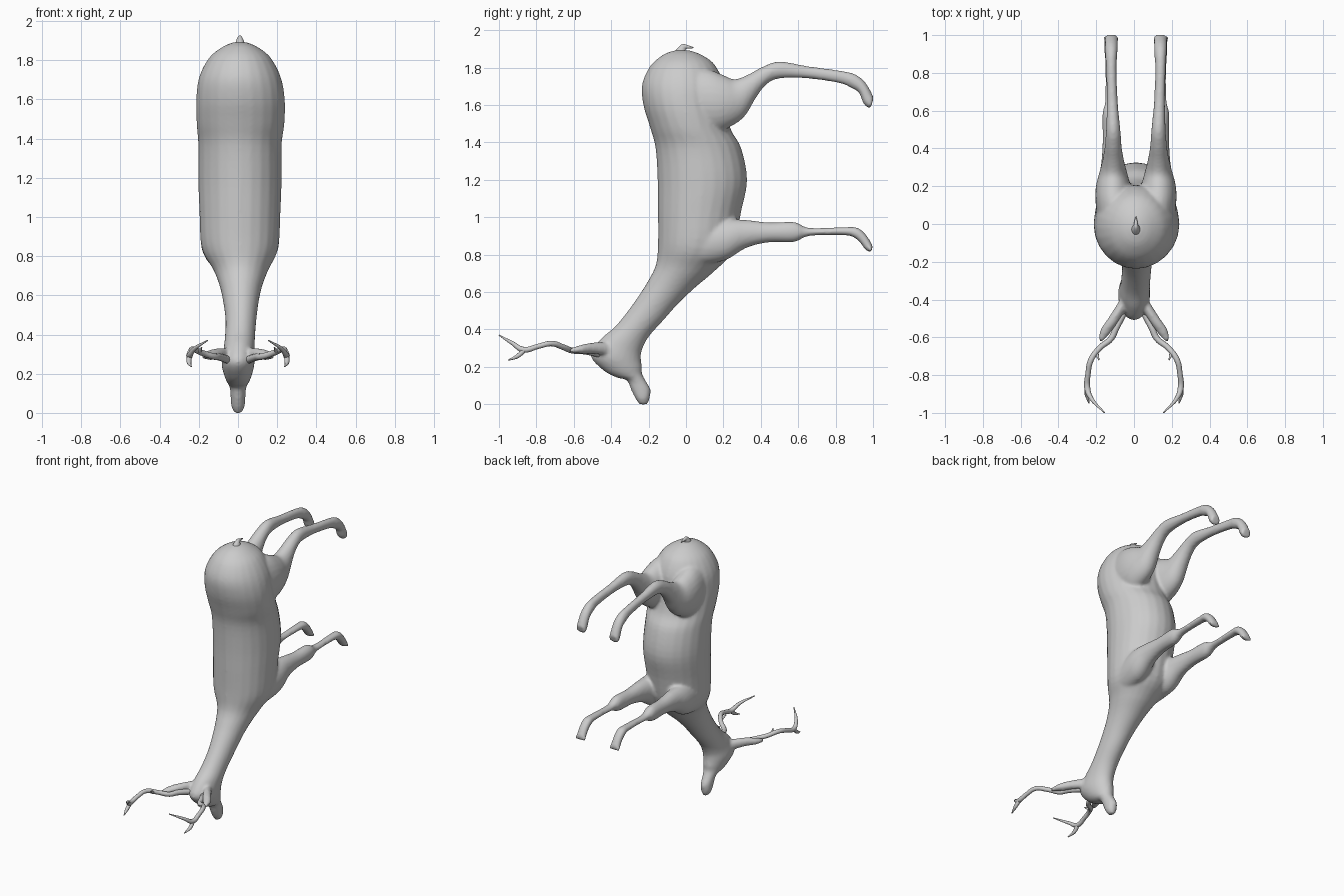
import bpy, bmesh, math
from mathutils import Vector

SEG = 24


def spline(p0, p1, p2, p3, t):
    return 0.5 * (2 * p1 + (p2 - p0) * t + (2 * p0 - 5 * p1 + 4 * p2 - p3) * t * t
                  + (3 * p1 - p0 - 3 * p2 + p3) * t ** 3)


def loft(bm, rings, side=1, centre=0.0, steps=4):
    """Closed tube through rings (y1, z1, y2, z2, x, half width)."""
    n = len(rings)
    fine = []
    for i in range(n - 1):
        quad = [rings[min(max(i + k, 0), n - 1)] for k in (-1, 0, 1, 2)]
        for s in range(steps):
            fine.append([spline(*v, s / steps) for v in zip(*quad)])
    fine.append(rings[-1])
    loops = []
    for y1, z1, y2, z2, x, w in fine:
        loop = []
        for k in range(SEG):
            a = 2 * math.pi * k / SEG
            t = 0.5 + 0.5 * math.cos(a)
            loop.append(bm.verts.new((centre + side * (x + w * math.sin(a)),
                                      y1 + (y2 - y1) * t, z1 + (z2 - z1) * t)))
        loops.append(loop)
    faces = [bm.faces.new(loops[0]), bm.faces.new(loops[-1][::-1])]
    for p, q in zip(loops, loops[1:]):
        for k in range(SEG):
            j = (k + 1) % SEG
            faces.append(bm.faces.new((p[k], q[k], q[j], p[j])))
    bmesh.ops.recalc_face_normals(bm, faces=faces)


def make_object(name, bm):
    mesh = bpy.data.meshes.new(name)
    bm.to_mesh(mesh)
    bm.free()
    ob = bpy.data.objects.new(name, mesh)
    bpy.context.collection.objects.link(ob)
    mesh.shade_smooth()
    return ob


# Rump, torso, neck and head: back point, belly point, x, half width
trunk = [
    (-.06, 1.892, .02, 1.892, .01, .03),
    (-.12, 1.87, .08, 1.87, .01, .085),
    (-.19, 1.81, .15, 1.82, .01, .155),
    (-.235, 1.71, .20, 1.72, .01, .208),
    (-.228, 1.6, .21, 1.6, .013, .226),
    (-.192, 1.48, .24, 1.47, .013, .224),
    (-.163, 1.37, .295, 1.37, .01, .213),
    (-.152, 1.2, .327, 1.2, .01, .213),
    (-.15, 1.03, .295, 1.03, .01, .207),
    (-.15, .86, .25, .82, .01, .195),
    (-.16, .75, .15, .71, .015, .14),
    (-.20, .665, .05, .625, .015, .108),
    (-.25, .585, -.04, .54, .015, .09),
    (-.31, .50, -.12, .45, .015, .079),
    (-.38, .415, -.2, .36, .01, .077),
    (-.46, .345, -.237, .285, .005, .08),
    (-.51, .26, -.24, .235, 0, .084),
    (-.44, .18, -.235, .2, 0, .07),
    (-.37, .143, -.235, .165, 0, .055),
    (-.318, .13, -.215, .125, 0, .042),
    (-.295, .08, -.19, .08, 0, .038),
    (-.27, .03, -.193, .035, 0, .034),
    (-.25, .0, -.205, .0, 0, .018),
]
# Front leg, shoulder to hoof
front_leg = [
    (.08, .98, .06, .74, .11, .08),
    (.22, .99, .21, .77, .12, .08),
    (.33, .985, .32, .835, .125, .058),
    (.45, .972, .44, .865, .13, .046),
    (.58, .975, .58, .868, .135, .042),
    (.66, .943, .66, .9, .135, .027),
    (.85, .948, .85, .903, .135, .027),
    (.915, .945, .90, .89, .135, .033),
    (.96, .91, .93, .865, .135, .033),
    (.992, .86, .955, .832, .135, .035),
    (1.0, .84, .985, .808, .135, .038),
]
# Hind leg, haunch to hoof
hind_leg = [
    (.0, 1.8, .0, 1.45, .11, .09),
    (.12, 1.79, .14, 1.45, .115, .1),
    (.2, 1.76, .22, 1.475, .12, .09),
    (.26, 1.738, .31, 1.535, .12, .07),
    (.33, 1.762, .375, 1.64, .12, .054),
    (.41, 1.805, .43, 1.71, .12, .044),
    (.5, 1.833, .5, 1.742, .12, .038),
    (.65, 1.808, .65, 1.742, .125, .029),
    (.82, 1.785, .82, 1.717, .13, .028),
    (.905, 1.765, .885, 1.69, .13, .032),
    (.96, 1.72, .925, 1.665, .13, .034),
    (.995, 1.66, .95, 1.605, .13, .036),
    (1.003, 1.635, .985, 1.578, .13, .038),
]
ear = [
    (-.41, .33, -.41, .26, .05, .03),
    (-.50, .33, -.50, .27, .105, .033),
    (-.56, .318, -.56, .27, .145, .033),
    (-.62, .3, -.62, .278, .175, .014),
]

# One continuous skin for trunk, legs and ears
bm = bmesh.new()
loft(bm, trunk)
for s in (1, -1):
    loft(bm, front_leg, s, .01)
    loft(bm, hind_leg, s, .01)
    loft(bm, ear, s)
body = make_object("deer_body", bm)
remesh = body.modifiers.new("fuse", 'REMESH')
remesh.mode = 'VOXEL'
remesh.voxel_size = .01
remesh.use_smooth_shade = True
soften = body.modifiers.new("soften", 'SMOOTH')
soften.factor = .5
soften.iterations = 6

# Tail: short upturned tuft
bm = bmesh.new()
loft(bm, [(-.07, 1.87, .01, 1.86, .01, .03), (-.05, 1.9, .0, 1.885, .01, .022),
          (-.018, 1.926, .0, 1.9, .01, .012), (.015, 1.918, .015, 1.902, .01, .008),
          (.04, 1.91, .04, 1.904, .01, .002)])
make_object("tail", bm)

# Antlers: tapered main beam with a forked tip
beam = [(.05, -.46, .27, .02), (.095, -.55, .285, .018), (.12, -.605, .287, .016),
        (.18, -.655, .305, .015), (.228, -.72, .325, .015), (.243, -.79, .31, .014),
        (.247, -.87, .292, .016), (.225, -.925, .325, .011), (.155, -1.0, .37, .003)]
tine = [(.247, -.86, .295, .014), (.25, -.9, .258, .012), (.238, -.95, .236, .003)]
spur = [(.2, -.68, .31, .012), (.185, -.72, .335, .003)]
for s, label in ((1, "right"), (-1, "left")):
    cu = bpy.data.curves.new("antler_" + label, 'CURVE')
    cu.dimensions = '3D'
    cu.bevel_depth = 1.0
    cu.bevel_resolution = 3
    cu.use_fill_caps = True
    cu.resolution_u = 5
    for path in (beam, tine, spur):
        sp = cu.splines.new('BEZIER')
        sp.bezier_points.add(len(path) - 1)
        for bp, (x, y, z, r) in zip(sp.bezier_points, path):
            bp.co = Vector((s * x, y, z))
            bp.radius = r
            bp.handle_left_type = bp.handle_right_type = 'AUTO'
    ob = bpy.data.objects.new("antler_" + label, cu)
    bpy.context.collection.objects.link(ob)
    bpy.ops.object.select_all(action='DESELECT')
    ob.select_set(True)
    bpy.context.view_layer.objects.active = ob
    bpy.ops.object.convert(target='MESH')
    bpy.context.object.data.shade_smooth()
